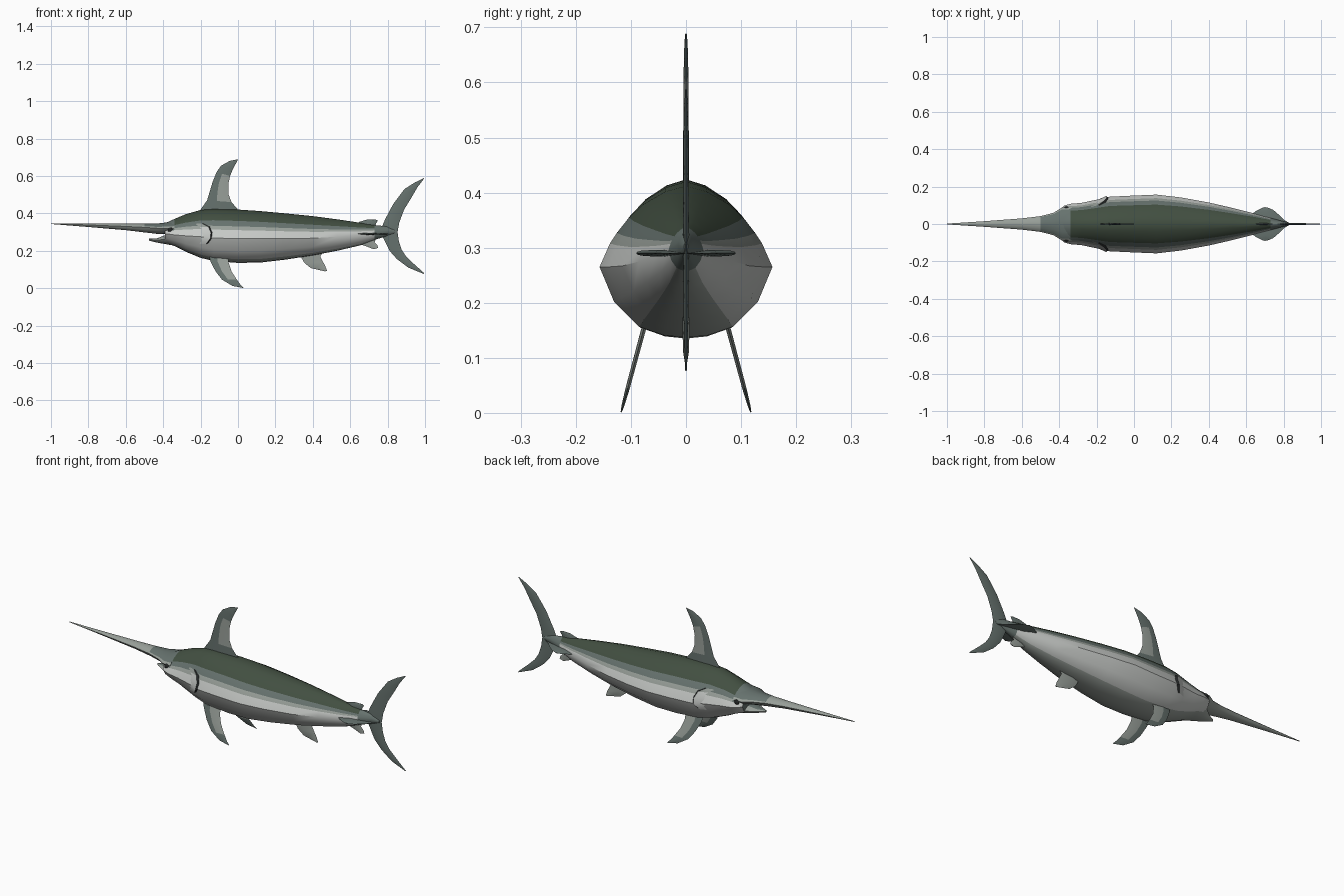
import bpy, math
from mathutils import Vector

if "Cube" in bpy.data.objects:
    bpy.data.objects.remove(bpy.data.objects["Cube"])

def material(name, r, g, b):
    m = bpy.data.materials.new(name)
    lin = [((c / 255 + 0.055) / 1.055) ** 2.4 for c in (r, g, b)]
    m.diffuse_color = (*lin, 1)
    m.use_nodes = True
    m.node_tree.nodes["Principled BSDF"].inputs["Base Color"].default_value = m.diffuse_color
    return m

MATS = [material("dark_green", 66, 79, 65), material("slate_grey", 102, 114, 110),
        material("pale_grey", 152, 159, 153), material("belly_white", 198, 201, 198),
        material("near_black", 35, 38, 38)]
DARK, SLATE, PALE, WHITE, BLACK = range(5)

def make(name, verts, faces, cols, angle=40):
    me = bpy.data.meshes.new(name)
    me.from_pydata(verts, [], faces)
    for m in MATS:
        me.materials.append(m)
    for p, c in zip(me.polygons, cols):
        p.material_index = c
    ob = bpy.data.objects.new(name, me)
    bpy.context.collection.objects.link(ob)
    bpy.ops.object.select_all(action='DESELECT')
    ob.select_set(True)
    bpy.context.view_layer.objects.active = ob
    bpy.ops.object.mode_set(mode='EDIT')
    bpy.ops.mesh.select_all(action='SELECT')
    bpy.ops.mesh.normals_make_consistent(inside=False)
    bpy.ops.object.mode_set(mode='OBJECT')
    bpy.ops.object.shade_smooth_by_angle(angle=math.radians(angle))
    return ob

# Half cross-section (width, height), top to bottom; corners lie on the colour bands
HALF = [(0, 1), (.24, .93), (.5, .77), (.66, .61), (.8, .42), (.88, .29),
        (1, 0), (.83, -.5), (.54, -.85), (.25, -.97), (0, -1)]
RING = HALF + [(-a, b) for a, b in HALF[-2:0:-1]]

def loft(name, rows, rule):
    """rows: x, bottom z, widest z, top z, half width; rule(x, height) gives the colour"""
    verts, faces, cols, n = [], [], [], len(RING)
    for x, zb, zm, zt, w in rows:
        verts += [(x, a * w, zm + b * ((zt - zm) if b > 0 else (zm - zb))) for a, b in RING]
    for i in range(len(rows) - 1):
        for j in range(n):
            k = (j + 1) % n
            faces.append((i*n + j, i*n + k, i*n + n + k, i*n + n + j))
            cols.append(rule((rows[i][0] + rows[i+1][0]) / 2, (RING[j][1] + RING[k][1]) / 2))
    for start in (0, len(verts) - n):
        faces.append(tuple(range(start, start + n)))
        cols.append(SLATE)
    return make(name, verts, faces, cols)

# Body
BODY = [(-.39, .24, .29, .348, .08), (-.375, .237, .29, .354, .098), (-.34, .225, .285, .37, .108),
        (-.28, .195, .28, .395, .113), (-.2, .162, .275, .418, .13), (-.13, .145, .268, .424, .146),
        (0, .135, .265, .42, .152), (.12, .137, .265, .412, .157), (.25, .152, .265, .40, .142),
        (.4, .175, .267, .385, .115), (.53, .2, .275, .368, .085), (.65, .228, .285, .35, .055),
        (.73, .258, .295, .337, .032), (.80, .28, .305, .33, .014), (.84, .295, .302, .31, .004)]

def body_colour(x, h):
    if x > .74:
        return SLATE
    if h > .61:
        return DARK if x > -.35 else SLATE
    if h > .42:
        return SLATE
    if h > .29:
        return PALE if x > -.33 else SLATE
    return WHITE if h > -.9 else PALE

loft("body", BODY, body_colour)

# Sword-shaped upper jaw and short lower jaw
loft("sword_bill", [(-1, .343, .345, .346, .002), (-.8, .327, .338, .345, .015),
     (-.6, .31, .33, .345, .03), (-.5, .298, .325, .345, .042), (-.43, .29, .32, .346, .06),
     (-.385, .288, .32, .351, .088), (-.34, .29, .32, .36, .09)],
     lambda x, h: SLATE if x > -.47 and h > .29 else PALE)
loft("lower_jaw", [(-.475, .254, .26, .265, .006), (-.43, .243, .257, .267, .032),
     (-.39, .236, .262, .283, .062), (-.34, .227, .27, .30, .09)],
     lambda x, h: PALE if h < .7 else SLATE)

def fin(name, rows, thick, colour, place=lambda x, z: 0, flat=False):
    """rows: leading x, z and trailing x, z from root to tip; lens section, thickest in the middle"""
    verts, faces, cols = [], [], []
    for lx, lz, tx, tz in rows:
        mx, mz = lx * .6 + tx * .4, lz * .6 + tz * .4
        t = thick * min(1, .25 + 8 * math.hypot(tx - lx, tz - lz)) / 2
        for x, z, d in ((lx, lz, 0), (mx, mz, t), (tx, tz, 0), (mx, mz, -t)):
            y = place(x, z)
            verts.append((x, z, y + d) if flat else (x, y + d, z))
    for i in range(len(rows) - 1):
        for j in range(4):
            k = (j + 1) % 4
            faces.append((4*i + j, 4*i + k, 4*i + 4 + k, 4*i + 4 + j))
            z = (rows[i][1] + rows[i+1][1]) / 2
            cols.append(colour(z, j in (1, 2)))
    for s in (0, len(verts) - 4):
        faces.append((s, s + 1, s + 2, s + 3))
        cols.append(SLATE)
    return make(name, verts, faces, cols, 60)

def slate(z, rear):
    return SLATE

# Tall dorsal fin with a pale patch on its rear edge
fin("dorsal_fin", [(-.215, .38, .03, .38), (-.2, .42, .0, .42), (-.165, .47, -.035, .46),
    (-.15, .52, -.05, .50), (-.135, .57, -.052, .555), (-.115, .62, -.042, .60),
    (-.09, .655, -.028, .635), (-.045, .68, -.012, .665), (-.002, .689, .0, .687)], .01,
    lambda z, rear: PALE if rear and .49 < z < .6 else SLATE)

# Crescent tail
fin("tail_fin", [(.993, .588, .996, .587), (.945, .565, .96, .54), (.89, .53, .922, .475),
    (.83, .45, .888, .42), (.785, .365, .862, .35), (.76, .305, .853, .30), (.785, .25, .86, .25),
    (.81, .2, .875, .205), (.85, .155, .90, .168), (.91, .11, .94, .13), (.993, .076, .996, .08)],
    .012, slate)

# Rear finlets above and below, and the anal fin
fin("rear_top_finlet", [(.63, .34, .75, .32), (.65, .355, .735, .342), (.69, .367, .745, .356),
    (.73, .368, .747, .363)], .012, slate)
fin("rear_bottom_finlet", [(.63, .25, .74, .27), (.66, .232, .73, .245), (.69, .222, .745, .23),
    (.725, .208, .75, .215)], .012, lambda z, rear: PALE)
fin("anal_fin", [(.31, .2, .46, .2), (.335, .17, .44, .17), (.355, .135, .455, .14),
    (.39, .107, .468, .115), (.465, .09, .476, .092)], .012, lambda z, rear: PALE)

def surface(x, z):
    """half width of the body at a given station and height"""
    i = max(k for k in range(len(BODY) - 1) if BODY[k][0] <= x)
    a, b = BODY[i], BODY[i + 1]
    f = (x - a[0]) / (b[0] - a[0])
    zb, zm, zt, w = (p + (q - p) * f for p, q in zip(a[1:], b[1:]))
    h = (z - zm) / ((zt - zm) if z > zm else (zm - zb))
    for (p, s), (q, t) in zip(HALF, HALF[1:]):
        if t <= h <= s:
            return w * (p + (q - p) * (s - h) / (s - t))
    return 0

for side, label in ((-1, "right"), (1, "left")):
    # Swept pectoral fins under the chest
    fin(label + "_pectoral_fin", [(-.155, .175, -.05, .17), (-.148, .145, -.05, .135),
        (-.12, .09, -.035, .09), (-.085, .045, -.006, .045), (-.03, .012, .014, .018),
        (.028, .001, .03, .002)], .009, lambda z, rear: PALE if rear and z > .03 else SLATE,
        lambda x, z: side * (.118 - .27 * z))
    # Side keels at the tail root
    fin(label + "_tail_keel", [(.61, 0, .84, 0), (.62, side * .045, .805, side * .02),
        (.65, side * .068, .78, side * .045), (.685, side * .086, .745, side * .075),
        (.70, side * .09, .715, side * .088)], .012, slate, lambda x, y: .29, True)
    # Gill cover flaring off the cheek, with a dark slit behind it
    edge = [(-.19, .345), (-.158, .328), (-.145, .297), (-.148, .266), (-.17, .237)]
    verts, faces, cols = [], [], []
    for i, (x, z) in enumerate(edge):
        lift = .01 if 0 < i < 4 else .003
        verts += [(x - .06, side * (surface(x - .06, z) - .002), z),
                  (x, side * (surface(x, z) + lift), z),
                  (x + .01, side * (surface(x + .01, z) - .003), z)]
    for i in range(len(edge) - 1):
        for j in range(2):
            faces.append((3*i + j, 3*i + j + 1, 3*i + j + 4, 3*i + j + 3))
            cols.append(BLACK if j else (PALE if i == 0 else WHITE))
    make(label + "_gill_cover", verts, faces, cols)
    # Eye
    bpy.ops.mesh.primitive_uv_sphere_add(segments=12, ring_count=8, radius=.014,
        location=(-.362, side * (surface(-.362, .31) - .002), .31))
    eye = bpy.context.object
    eye.name = label + "_eye"
    eye.scale = (1, .6, 1)
    eye.data.materials.append(MATS[BLACK])
    bpy.ops.object.shade_smooth_by_angle()
